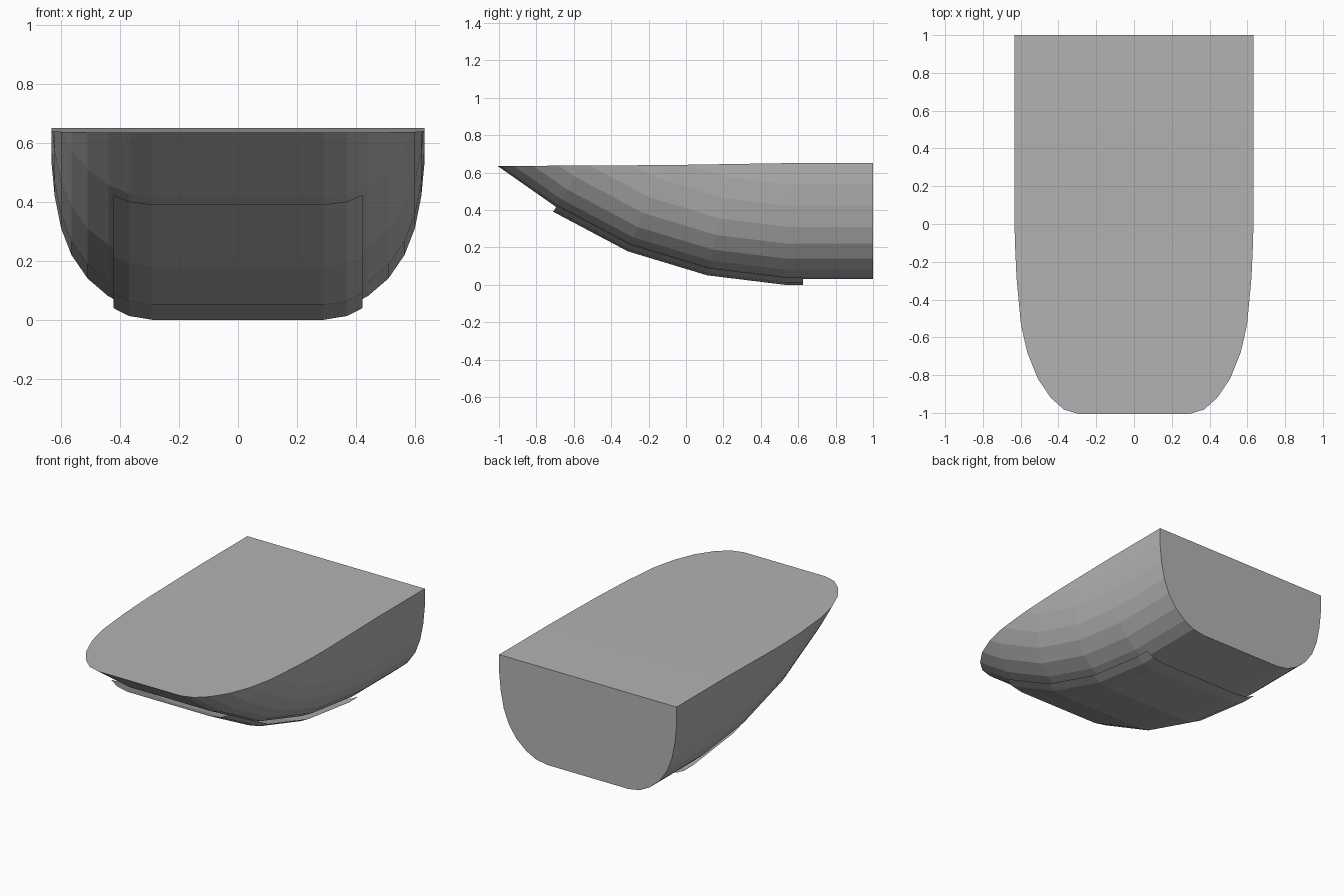
import bpy
import bmesh
from math import atan2, cos, sin
from mathutils import Vector

if "Cube" in bpy.data.objects:
    bpy.data.objects.remove(bpy.data.objects["Cube"], do_unlink=True)

grey = bpy.data.materials.new("hull_grey")
grey.use_nodes = True
COLOUR = (0.45, 0.45, 0.45, 1)
grey.diffuse_color = COLOUR
grey.node_tree.nodes["Principled BSDF"].inputs["Base Color"].default_value = COLOUR

# Keel line (y, z), running up past the deck at the bow
KEEL = [(-1.6, 1.065), (-0.694, 0.416), (-0.3, 0.207), (0.12, 0.08), (0.53, 0.03), (1, 0.03)]
# Half section (x, height above keel)
HALF = [(0.29, 0), (0.37, 0.014), (0.44, 0.05), (0.51, 0.11), (0.565, 0.19),
        (0.60, 0.28), (0.622, 0.39), (0.633, 0.505), (0.633, 1)]
PLATE_HALF = [(0.29, -0.03), (0.37, -0.017), (0.423, 0.01)]
DECK = 0.64


def mirrored(half):
    return [(-x, h) for x, h in reversed(half)] + half


def sweep(bm, keel, section, first_turn=None):
    """Sweep a section along the keel with mitred joints."""
    turns = [atan2(b[1] - a[1], b[0] - a[0]) for a, b in zip(keel, keel[1:])]
    before = [turns[0] if first_turn is None else first_turn] + turns
    after = turns + [turns[-1]]
    rings = []
    for (y, z), t0, t1 in zip(keel, before, after):
        mid, stretch = (t0 + t1) / 2, 1 / cos((t1 - t0) / 2)
        rings.append([bm.verts.new((x, y - sin(mid) * h * stretch, z + cos(mid) * h * stretch))
                      for x, h in section])
    for a, b in zip(rings, rings[1:]):
        for i in range(len(section) - 1):
            bm.faces.new((a[i], a[i + 1], b[i + 1], b[i]))
    return rings


def finish(bm, name):
    mesh = bpy.data.meshes.new(name)
    bm.to_mesh(mesh)
    bm.free()
    mesh.materials.append(grey)
    obj = bpy.data.objects.new(name, mesh)
    bpy.context.collection.objects.link(obj)
    return obj


def cut(bm, point, normal, clear=False):
    bmesh.ops.bisect_plane(bm, geom=bm.verts[:] + bm.edges[:] + bm.faces[:], dist=1e-5,
                           plane_co=point, plane_no=normal, clear_outer=clear)


# Hull: swept section with a stern face, trimmed at deck height
bm = bmesh.new()
rings = sweep(bm, KEEL, mirrored(HALF))
bm.faces.new(rings[-1])
cut(bm, (0, 0, DECK), (0, 0, 1), clear=True)

# Deck: close the trimmed opening, then raise it slightly towards the stern
rim = [e for e in bm.edges if all(abs(v.co.z - DECK) < 1e-4 for v in e.verts)]
bmesh.ops.holes_fill(bm, edges=rim, sides=0)
for y in (-0.1, 0.24, 0.52):
    cut(bm, (0, y, 0), (0, 1, 0))
for v in bm.verts:
    if abs(v.co.z - DECK) < 1e-4:
        y = v.co.y
        v.co.z += 0.01 * min(1, (y + 0.1) / 0.62) if y > -0.1 else 0.005 * (y + 0.1) / 0.9
bmesh.ops.recalc_face_normals(bm, faces=bm.faces[:])
finish(bm, "hull")

# Bottom plate: thin sheet held just below the keel
bm = bmesh.new()
bow_turn = atan2(KEEL[1][1] - KEEL[0][1], KEEL[1][0] - KEEL[0][0])
sweep(bm, KEEL[1:5] + [(0.625, 0.03)], mirrored(PLATE_HALF), bow_turn)
bmesh.ops.recalc_face_normals(bm, faces=bm.faces[:])
if sum((f.normal.z for f in bm.faces)) > 0:
    bmesh.ops.reverse_faces(bm, faces=bm.faces[:])
finish(bm, "bottom_plate")
